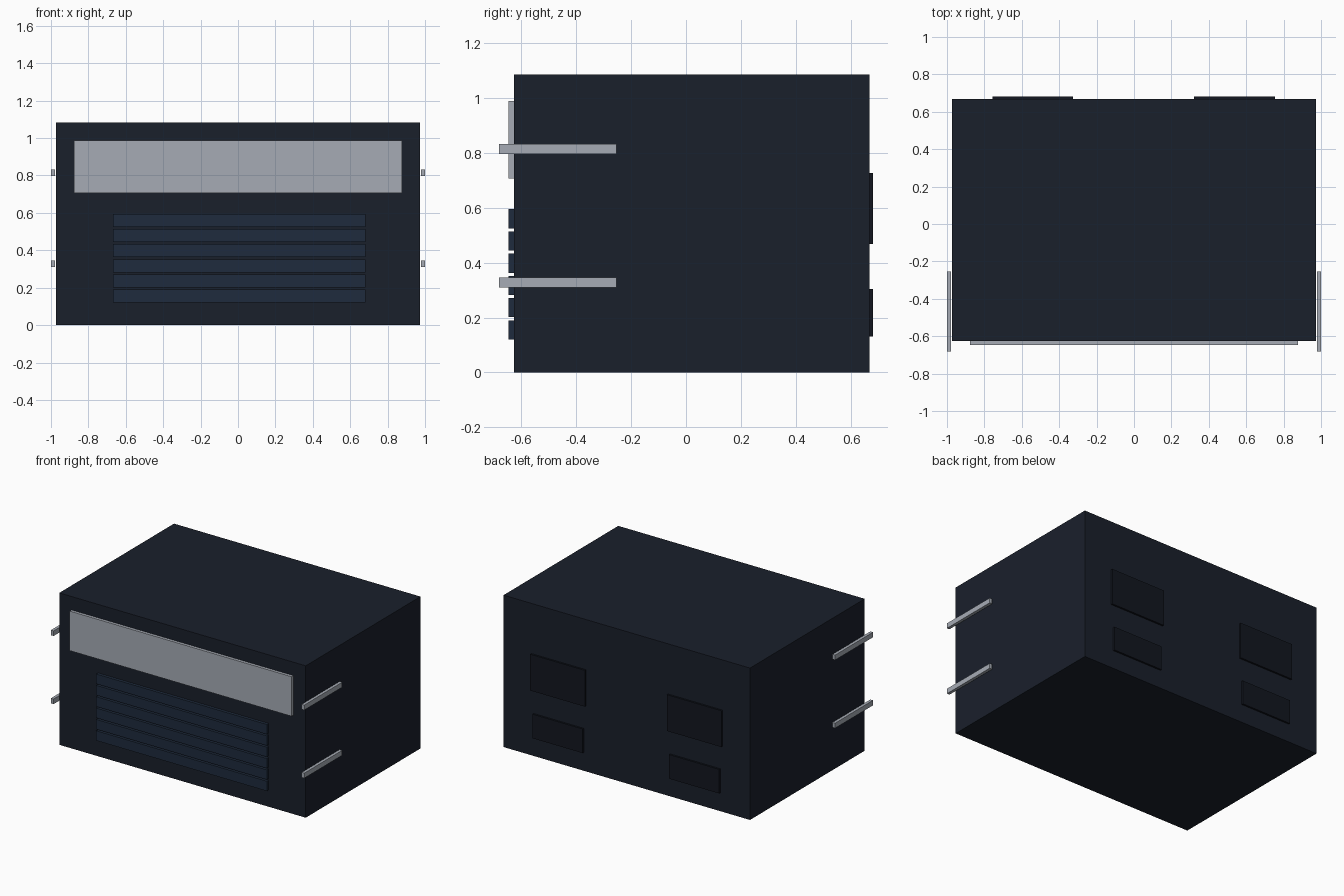
import bpy
import bmesh
from mathutils import Matrix

if "Cube" in bpy.data.objects:
    bpy.data.objects.remove(bpy.data.objects["Cube"])


def material(name, rgb):
    mat = bpy.data.materials.new(name)
    mat.diffuse_color = (*rgb, 1)
    mat.use_nodes = True
    mat.node_tree.nodes["Principled BSDF"].inputs["Base Color"].default_value = mat.diffuse_color
    return mat


def box(name, xs, ys, zs, mat):
    """Box given its (min, max) range on each axis."""
    lo, hi = zip(xs, ys, zs)
    size = [b - a for a, b in zip(lo, hi)]
    centre = [(a + b) / 2 for a, b in zip(lo, hi)]
    bm = bmesh.new()
    bmesh.ops.create_cube(bm, size=1, matrix=Matrix.Diagonal((*size, 1)))
    mesh = bpy.data.meshes.new(name)
    bm.to_mesh(mesh)
    bm.free()
    mesh.materials.append(mat)
    obj = bpy.data.objects.new(name, mesh)
    obj.location = centre
    bpy.context.collection.objects.link(obj)
    return obj


shell = material("dark_shell", (0.010, 0.014, 0.024))
slat_blue = material("slat_blue", (0.013, 0.024, 0.047))
port_black = material("port_black", (0.006, 0.008, 0.014))
metal = material("light_metal", (0.38, 0.41, 0.46))

FRONT, BACK = -0.626, 0.668

# Main housing
box("housing", (-0.973, 0.973), (FRONT, BACK), (0, 1.084), shell)

# Pale panel across the top of the front
box("front_panel", (-0.876, 0.876), (-0.647, FRONT + 0.01), (0.706, 0.988), metal)

# Stack of vent slats below the panel
for i in range(6):
    z = 0.12 + i * 0.081
    box(f"vent_slat_{i + 1}", (-0.667, 0.681), (-0.647, FRONT + 0.01), (z, z + 0.07), slat_blue)

# Two side rails on each side, standing just clear of the housing
for label, s in (("left", -1), ("right", 1)):
    xs = sorted((s * 0.979, s))
    for level, z in (("lower", 0.31), ("upper", 0.796)):
        box(f"{label}_{level}_rail", xs, (-0.681, -0.253), (z, z + 0.036), metal)

# Back plates: a large one above a smaller one on each side
for label, cx in (("left", -0.541), ("right", 0.537)):
    for level, half, zs in (("upper", 0.216, (0.467, 0.726)), ("lower", 0.198, (0.131, 0.303))):
        box(f"back_{label}_{level}_plate", (cx - half, cx + half), (BACK - 0.01, 0.681), zs, port_black)
